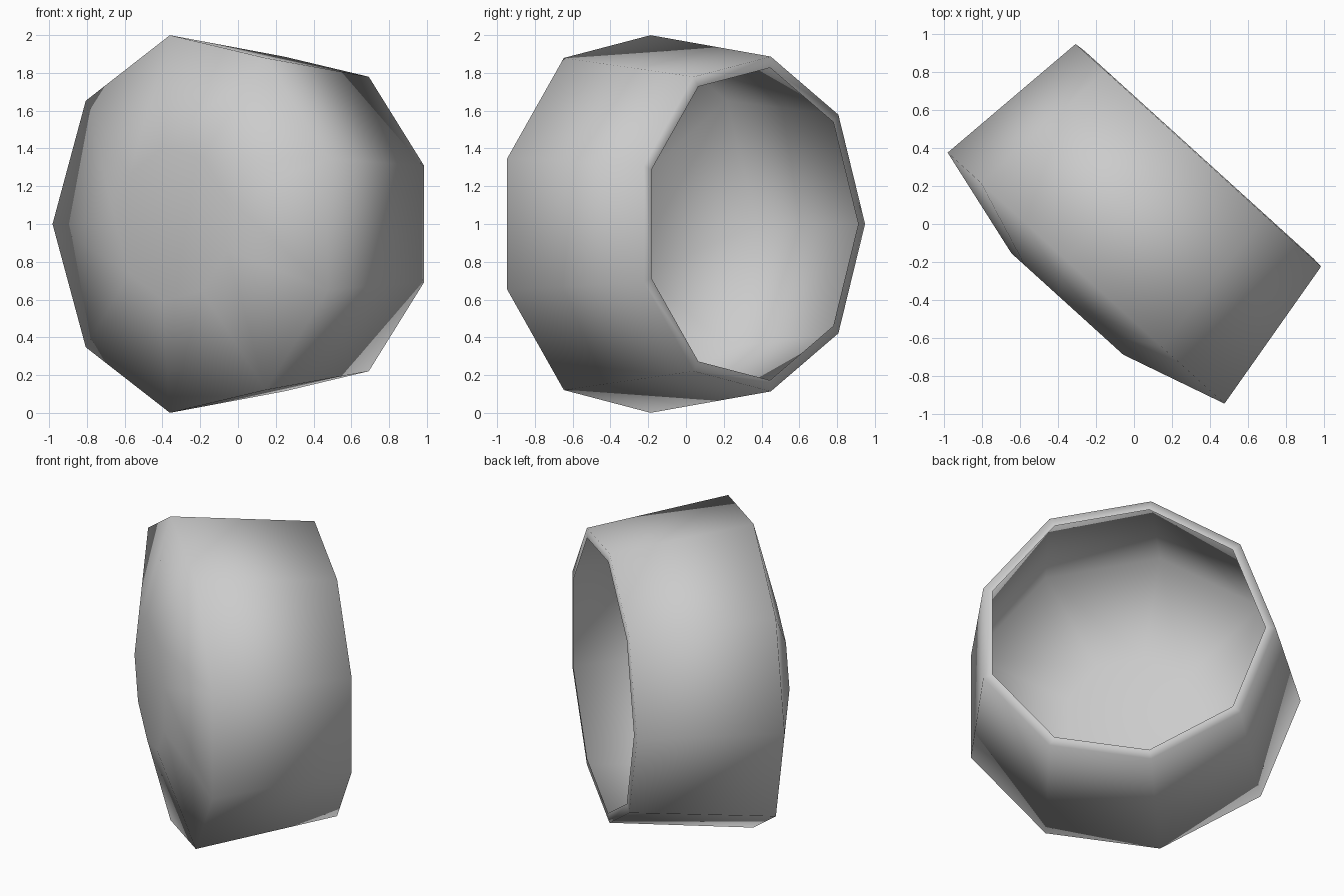
import bpy
import bmesh
from math import cos, sin, radians

old = bpy.data.objects.get("Cube")
if old:
    bpy.data.objects.remove(old, do_unlink=True)

SIDES = 9
# (height along the bowl axis, radius): lip edge, rim, shoulder, base
PROFILE = [(-0.882, 0.84), (-0.877, 0.90), (0.0, 1.015), (0.167, 0.41)]

# Plain grey material
grey = bpy.data.materials.new("light_grey")
grey.use_nodes = True
color = (0.6, 0.6, 0.6, 1)
grey.diffuse_color = color
grey.node_tree.nodes["Principled BSDF"].inputs["Base Color"].default_value = color


def ring(bm, height, radius):
    step = 360 / SIDES
    angles = [radians(step * (i + 0.5)) for i in range(SIDES)]
    return [bm.verts.new((radius * cos(a), radius * sin(a), height)) for a in angles]


# Bowl shell: narrow inward lip, flared wall, shallow shoulder and flat base
bm = bmesh.new()
rings = [ring(bm, h, r) for h, r in PROFILE]
for low, high in zip(rings, rings[1:]):
    for i in range(SIDES):
        j = (i + 1) % SIDES
        bm.faces.new((low[i], low[j], high[j], high[i]))
bm.faces.new(rings[-1])
for face in bm.faces:
    face.smooth = True
mesh = bpy.data.meshes.new("bowl_shell")
bm.to_mesh(mesh)
bm.free()
mesh.materials.append(grey)

bowl = bpy.data.objects.new("bowl_shell", mesh)
bpy.context.collection.objects.link(bowl)
bowl.location = (-0.23, -0.306, 1.0)
bowl.rotation_euler = (radians(90), 0, radians(-42.2))
